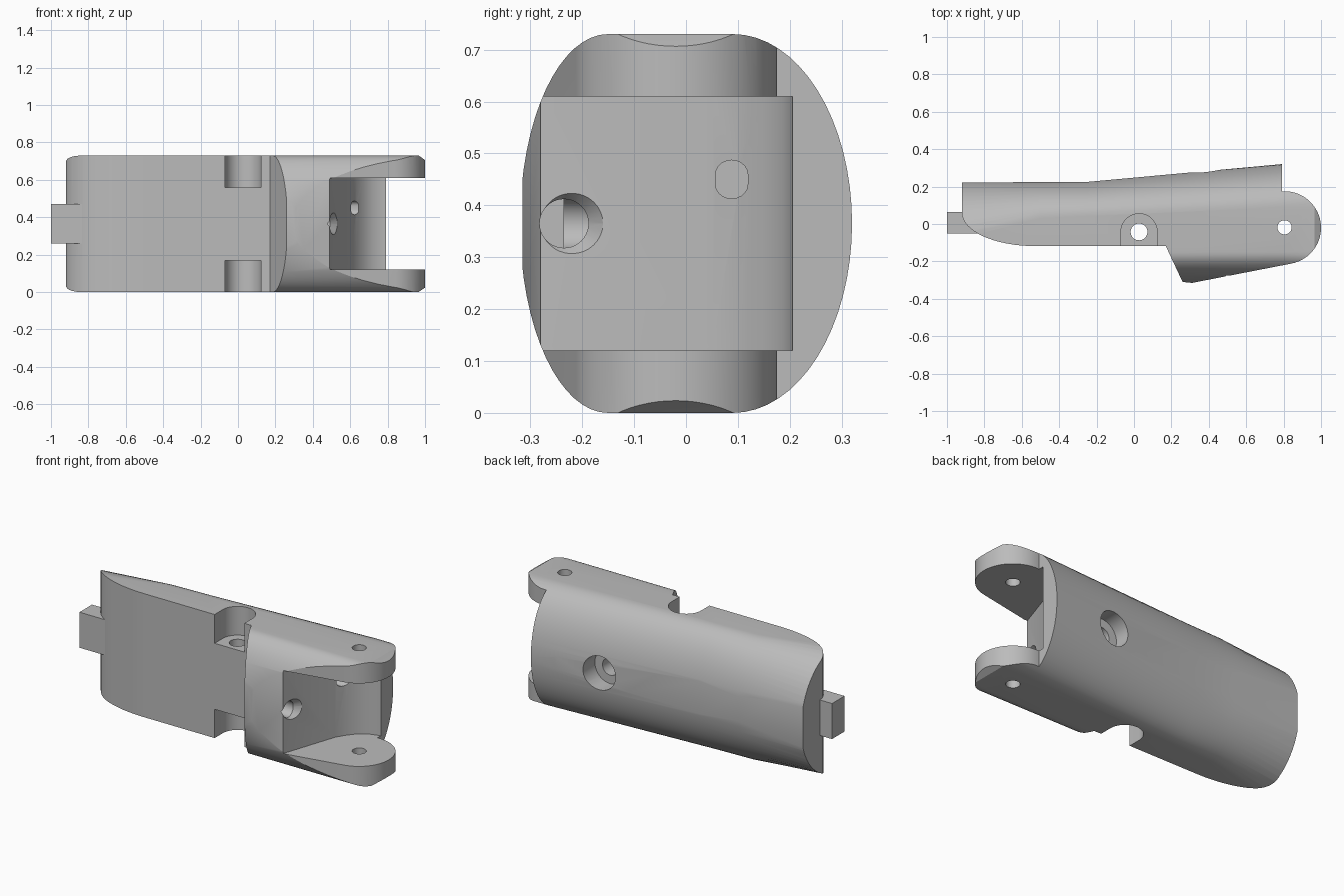
import bpy, bmesh, math
from math import sin, cos, pi
from mathutils import Matrix

if "Cube" in bpy.data.objects:
    bpy.data.objects.remove(bpy.data.objects["Cube"])

H = 0.73
MID = H / 2

grey = bpy.data.materials.new("plain_grey")
grey.use_nodes = True
grey.diffuse_color = (0.5, 0.5, 0.5, 1)
grey.node_tree.nodes["Principled BSDF"].inputs["Base Color"].default_value = (0.5, 0.5, 0.5, 1)


def finish(bm, name):
    bmesh.ops.recalc_face_normals(bm, faces=bm.faces)
    mesh = bpy.data.meshes.new(name)
    bm.to_mesh(mesh)
    bm.free()
    mesh.materials.append(grey)
    obj = bpy.data.objects.new(name, mesh)
    bpy.context.collection.objects.link(obj)
    return obj


def prism(name, pts, z0, z1):
    """Extrude a plan outline between two heights."""
    bm = bmesh.new()
    face = bm.faces.new([bm.verts.new((x, y, z0)) for x, y in pts])
    new = bmesh.ops.extrude_face_region(bm, geom=[face])["geom"]
    bmesh.ops.translate(bm, vec=(0, 0, z1 - z0),
                        verts=[v for v in new if isinstance(v, bmesh.types.BMVert)])
    return finish(bm, name)


def rod(name, centre, r1, r2, length, axis="Z"):
    """Cylinder or cone along an axis."""
    turn = {"Z": Matrix(), "X": Matrix.Rotation(pi / 2, 4, "Y"),
            "Y": Matrix.Rotation(-pi / 2, 4, "X")}[axis]
    bm = bmesh.new()
    bmesh.ops.create_cone(bm, cap_ends=True, segments=40, radius1=r1, radius2=r2,
                          depth=length, matrix=Matrix.Translation(centre) @ turn)
    return finish(bm, name)


def arc(cx, cy, rx, ry, a0, a1, n):
    angles = [math.radians(a0 + (a1 - a0) * i / n) for i in range(n + 1)]
    return [(cx + rx * cos(a), cy + ry * sin(a)) for a in angles]


def combine(target, tool, operation="DIFFERENCE"):
    mod = target.modifiers.new("cut", "BOOLEAN")
    mod.operation, mod.object, mod.solver = operation, tool, "EXACT"
    bpy.context.view_layer.objects.active = target
    bpy.ops.object.modifier_apply(modifier=mod.name)
    bpy.data.objects.remove(tool)


# Rounded shell: station x, start of back rounding, back depth, height scale
stations = [(-0.96, -0.085, 0.24, 1), (-0.5, 0.03, 0.228, 1), (-0.25, 0.042, 0.232, 1),
            (0.79, 0.09, 0.32, 1), (0.965, 0.09, 0.32, 1), (1.03, 0.09, 0.32, 0.88)]
bm = bmesh.new()
rings = []
for x, start, back, scale in stations:
    loop = arc(start, 0, back - start, MID * scale, -90, 90, 32)
    loop += arc(-0.15, 0, 0.17, MID * scale, 90, 270, 32)
    rings.append([bm.verts.new((x, y, z + MID)) for y, z in loop])
for a, b in zip(rings, rings[1:]):
    for i in range(len(a)):
        j = (i + 1) % len(a)
        bm.faces.new((a[i], a[j], b[j], b[i]))
bm.faces.new(rings[0])
bm.faces.new(rings[-1])
body = finish(bm, "finger_body")

# Plan outline trims the shell
outline = arc(-0.53, 0.06, 0.39, 0.178, 180, 270, 16)
outline += [(0.17, -0.118), (0.26, -0.31), (0.31, -0.315)]
outline += arc(0.805, -0.02, 0.195, 0.195, -79, 90, 32)
outline += [(0.79, 0.175), (0.79, 0.32), (-0.25, 0.225), (-0.92, 0.222)]
combine(body, prism("outline_cutter", outline, -0.1, H + 0.1), "INTERSECT")

# Pocket between the two fork lugs
pocket = [(0.49, -0.28), (0.6, 0.05), (0.63, 0.1), (0.67, 0.15), (0.72, 0.185),
          (0.785, 0.205), (1.2, 0.205), (1.2, -0.5), (0.425, -0.5)]
combine(body, prism("pocket_cutter", pocket, 0.12, 0.61))

# Side notches with rounded inner ends
notch = arc(0.027, -0.042, 0.097, 0.097, 0, 180, 24) + [(-0.07, -0.3), (0.124, -0.3)]
notch = [(x, max(y, -0.2)) for x, y in notch]
for z0, z1 in ((-0.1, 0.17), (0.56, H + 0.1)):
    combine(body, prism("notch_cutter", notch, z0, z1))

# Hinge pin holes
combine(body, rod("pin_hole", (0.027, -0.042, MID), 0.045, 0.045, 1))
combine(body, rod("lug_hole", (0.805, -0.018, MID), 0.038, 0.038, 1))

# Back counterbore, its inner channel and the flared pocket hole
combine(body, rod("counterbore", (0.37, 0.3, MID), 0.1, 0.1, 0.24, "Y"))
combine(body, rod("inner_channel", (0.37, 0.0, MID), 0.05, 0.05, 0.47, "Y"))
combine(body, rod("cord_hole", (0.45, -0.235, MID), 0.047, 0.047, 0.17, "X"))
combine(body, rod("cord_flare", (0.51, -0.235, MID), 0.045, 0.075, 0.04, "X"))

# Rounded slot in the pocket wall
slot = arc(0.088, 0.46, 0.031, 0.027, 0, 180, 10) + arc(0.088, 0.44, 0.031, 0.027, 180, 360, 10)
bm = bmesh.new()
ends = [[bm.verts.new((x, y, z)) for y, z in slot] for x in (0.5, 0.75)]
for i in range(len(slot)):
    j = (i + 1) % len(slot)
    bm.faces.new((ends[0][i], ends[0][j], ends[1][j], ends[1][i]))
for end in ends:
    bm.faces.new(end)
combine(body, finish(bm, "slot_cutter"))

# Square peg on the narrow end
peg = prism("end_peg", [(-1, -0.052), (-0.8, -0.052), (-0.8, 0.065), (-1, 0.065)], 0.26, 0.47)

bpy.ops.object.select_all(action="DESELECT")
body.select_set(True)
bpy.context.view_layer.objects.active = body
bpy.ops.object.shade_smooth_by_angle(angle=math.radians(25))
